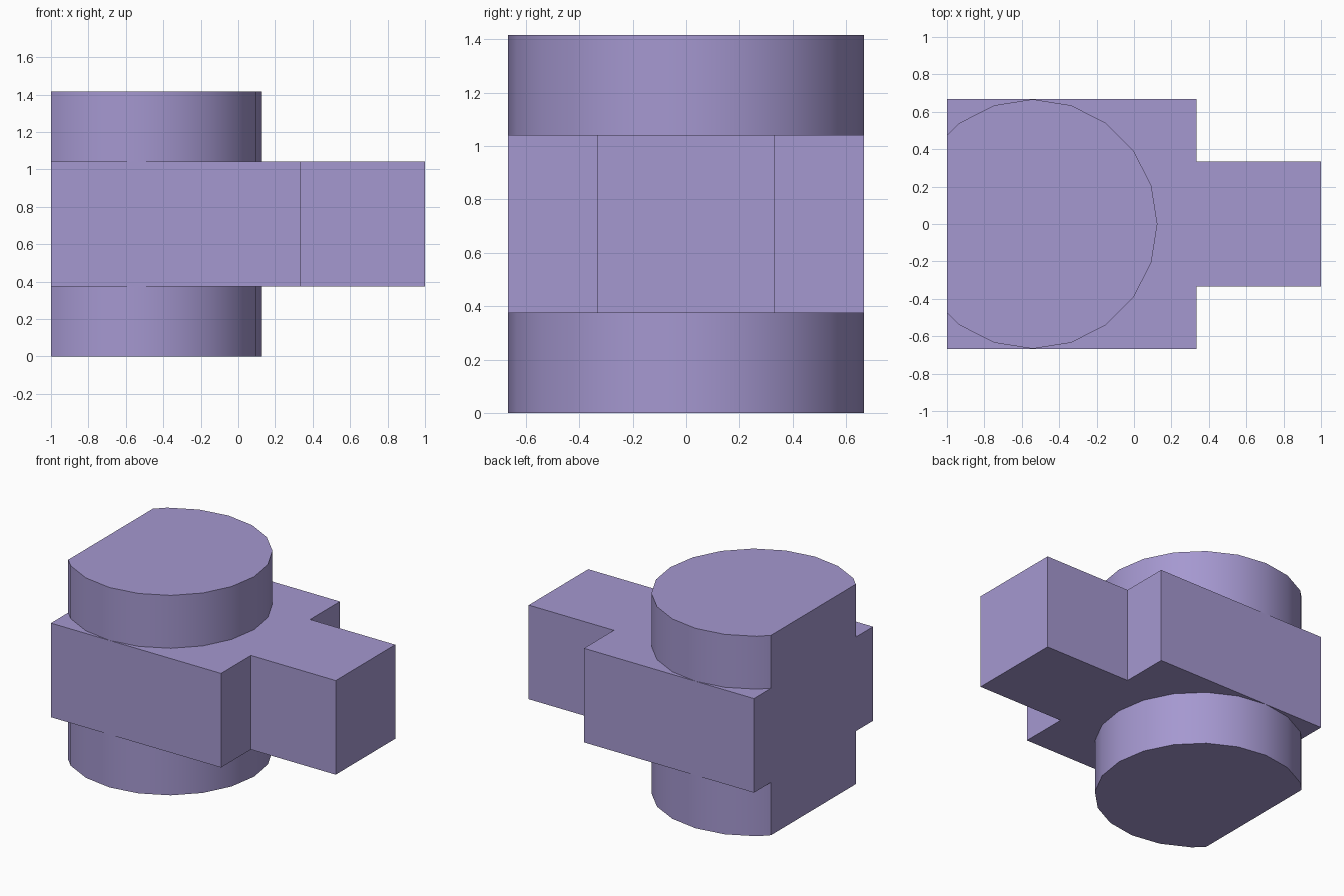
import bpy, bmesh
from math import sin, cos, tau

cube = bpy.data.objects.get("Cube")
if cube:
    bpy.data.objects.remove(cube, do_unlink=True)

# Single lavender material
lavender = bpy.data.materials.new("lavender")
lavender.use_nodes = True
colour = (0.376, 0.314, 0.631, 1)
lavender.diffuse_color = colour
lavender.node_tree.nodes["Principled BSDF"].inputs["Base Color"].default_value = colour

LEFT, HEIGHT = -1.0, 1.417
BLOCK_LOW, BLOCK_HIGH = 0.375, 1.042
RADIUS, CENTRE_X, SIDES = 0.667, -0.542, 20


def extrude_profile(name, points, low, high, clip_x=None):
    """Extrude an outline from low to high, optionally trimmed flat at clip_x."""
    bm = bmesh.new()
    face = bm.faces.new([bm.verts.new((x, y, low)) for x, y in points])
    if clip_x is not None:
        bmesh.ops.bisect_plane(bm, geom=bm.verts[:] + bm.edges[:] + bm.faces[:],
                               plane_co=(clip_x, 0, 0), plane_no=(-1, 0, 0),
                               clear_outer=True)
    result = bmesh.ops.extrude_face_region(bm, geom=bm.faces[:])
    top = [v for v in result["geom"] if isinstance(v, bmesh.types.BMVert)]
    bmesh.ops.translate(bm, verts=top, vec=(0, 0, high - low))
    bmesh.ops.recalc_face_normals(bm, faces=bm.faces[:])
    mesh = bpy.data.meshes.new(name)
    bm.to_mesh(mesh)
    bm.free()
    mesh.materials.append(lavender)
    obj = bpy.data.objects.new(name, mesh)
    bpy.context.collection.objects.link(obj)
    return obj


# T-shaped block: wide body with a narrow tongue
half = [(LEFT, -0.667), (0.333, -0.667), (0.333, -0.333), (1.0, -0.333)]
outline = half + [(x, -y) for x, y in reversed(half)]
extrude_profile("body_block", outline, BLOCK_LOW, BLOCK_HIGH)

# Drums above and below, trimmed flush with the flat end
circle = [(CENTRE_X + RADIUS * cos(tau * i / SIDES), RADIUS * sin(tau * i / SIDES))
          for i in range(SIDES)]
for name, low, high in (("lower_drum", 0, BLOCK_LOW), ("upper_drum", BLOCK_HIGH, HEIGHT)):
    drum = extrude_profile(name, circle, low, high, LEFT)
    bpy.ops.object.select_all(action="DESELECT")
    drum.select_set(True)
    bpy.context.view_layer.objects.active = drum
    bpy.ops.object.shade_smooth_by_angle(angle=0.5)
